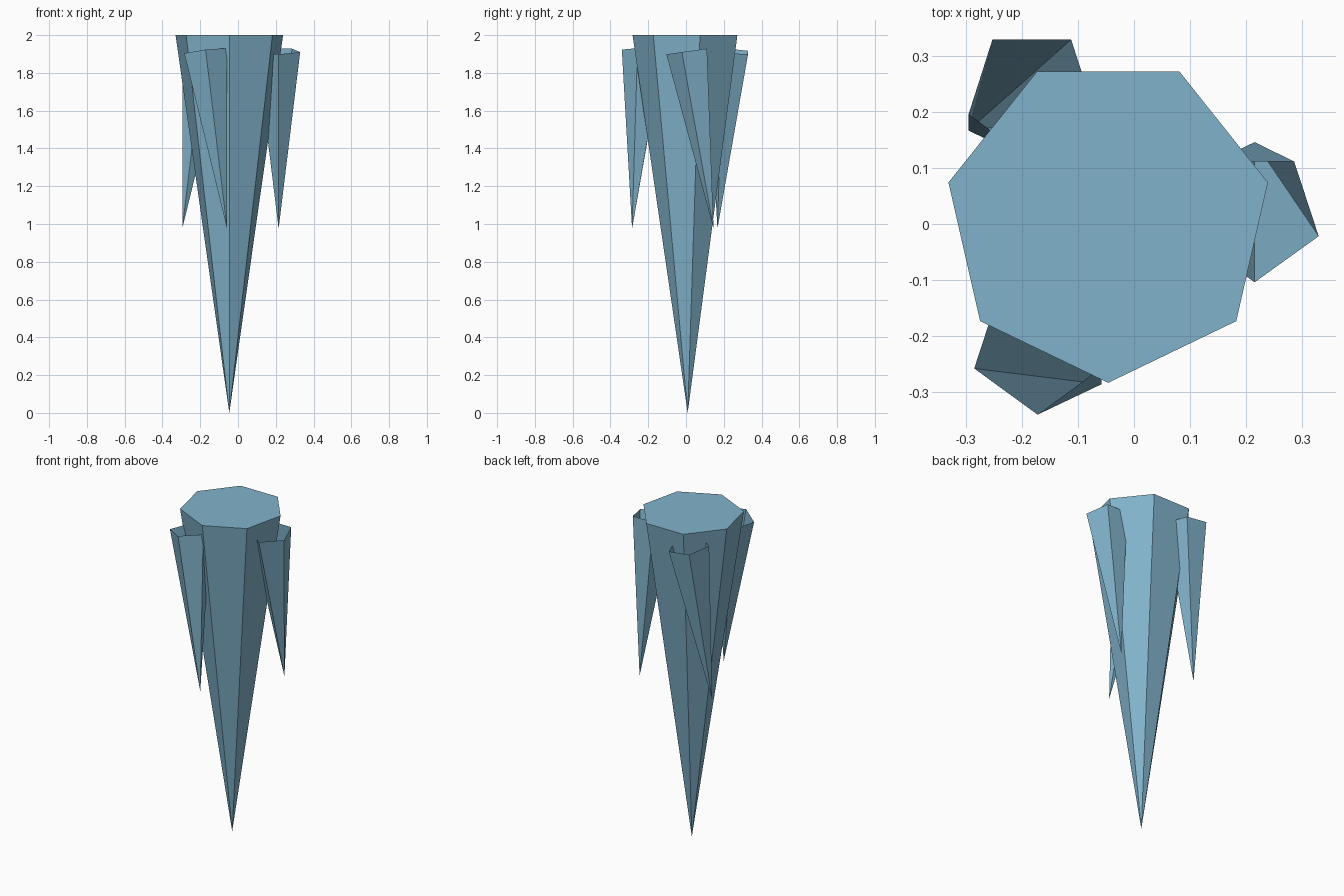
import bpy
import bmesh
from math import cos, sin, tau, radians
from mathutils import Vector, Matrix

cube = bpy.data.objects.get("Cube")
if cube:
    bpy.data.objects.remove(cube, do_unlink=True)

ICE = (0.22, 0.45, 0.60, 1.0)
ice = bpy.data.materials.new("ice_blue")
ice.use_nodes = True
ice.diffuse_color = ICE
ice.node_tree.nodes["Principled BSDF"].inputs["Base Color"].default_value = ICE


def spike(name, tip, centre, radius, sides, capped):
    """Upside-down pyramid from a tip to a ring square to its axis."""
    tip, centre = Vector(tip), Vector(centre)
    tilt = Vector((0, 0, 1)).rotation_difference(centre - tip)
    bm = bmesh.new()
    point = bm.verts.new(tip)
    ring = []
    for i in range(sides):
        a = tau * i / sides - tau / 4
        ring.append(bm.verts.new(centre + tilt @ Vector((radius * cos(a), radius * sin(a), 0))))
    for i in range(sides):
        bm.faces.new((point, ring[(i + 1) % sides], ring[i]))
    if capped:
        bm.faces.new(ring)
    mesh = bpy.data.meshes.new(name)
    bm.to_mesh(mesh)
    bm.free()
    mesh.materials.append(ice)
    obj = bpy.data.objects.new(name, mesh)
    bpy.context.collection.objects.link(obj)
    return obj


# Main icicle with a flat seven-sided top
axis = Vector((-0.046, 0.009, 0))
spike("main_icicle", axis, axis + Vector((0, 0, 2)), 0.292, 7, True)

# Three small open-topped icicles leaning round the main one
for i, side in enumerate(("left", "back_right", "front_right")):
    turn = Matrix.Rotation(radians(120 * i), 3, "Z")
    tip = axis + turn @ Vector((0.261, 0.137, 0.975))
    centre = axis + turn @ Vector((0.261, 0.006, 1.915))
    spike("small_icicle_" + side, tip, centre, 0.12, 5, False)
